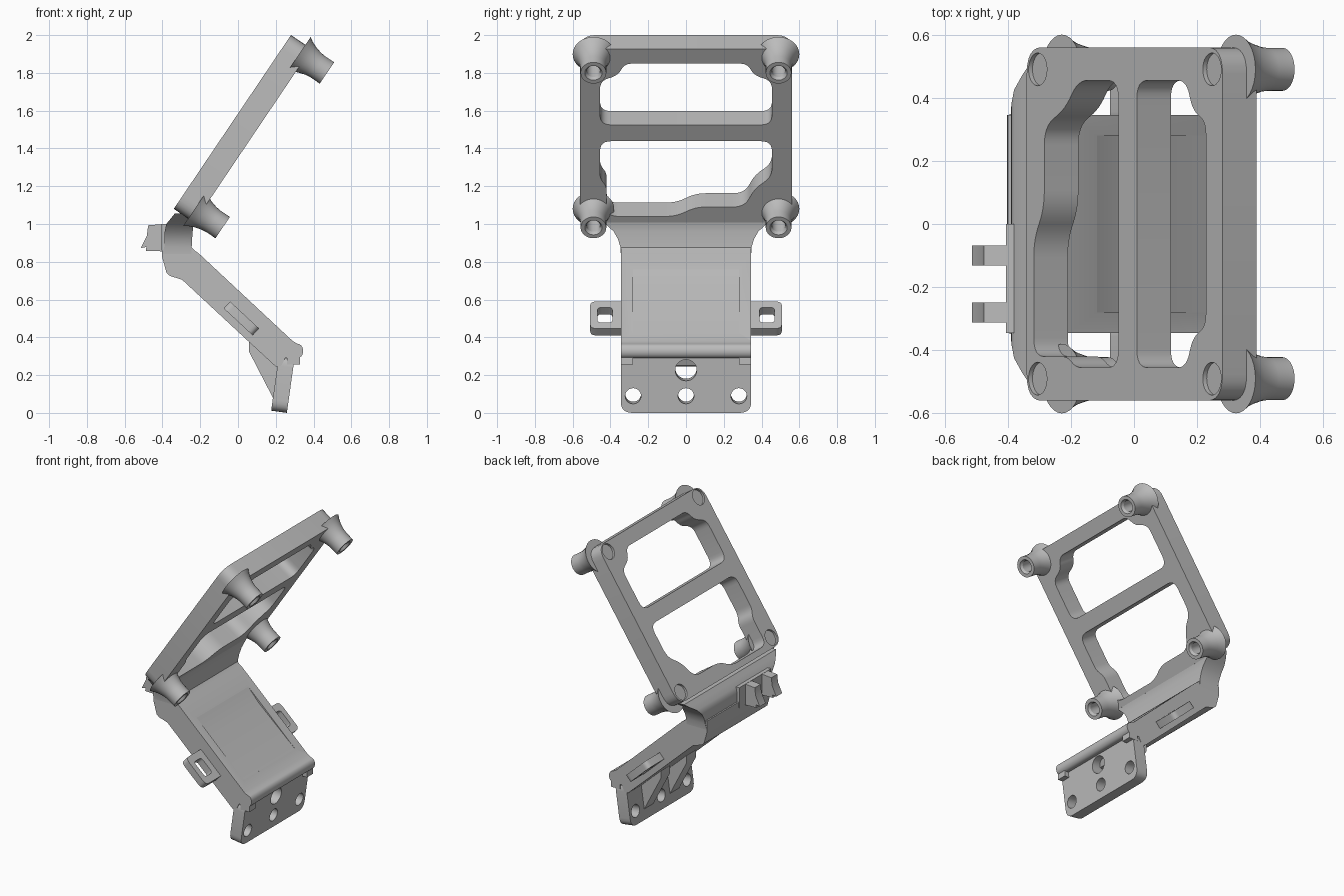
import bpy, bmesh, math
from mathutils import Vector, Matrix

cube = bpy.data.objects.get("Cube")
if cube:
    bpy.data.objects.remove(cube)

grey = bpy.data.materials.new("plain grey")
grey.use_nodes = True
GREY = (0.5, 0.5, 0.5, 1)
grey.diffuse_color = GREY
grey.node_tree.nodes["Principled BSDF"].inputs["Base Color"].default_value = GREY


def frame(origin, u, v):
    """Placement matrix with local x along u, local y along v."""
    u, v = Vector(u).normalized(), Vector(v).normalized()
    w = u.cross(v)
    m = Matrix((u, v, w)).transposed().to_4x4()
    m.translation = origin
    return m


def add_mesh(name, bm, matrix):
    bmesh.ops.remove_doubles(bm, verts=bm.verts, dist=0.0002)
    bm.transform(matrix)
    bmesh.ops.recalc_face_normals(bm, faces=bm.faces)
    mesh = bpy.data.meshes.new(name)
    bm.to_mesh(mesh)
    bm.free()
    mesh.materials.clear()
    mesh.materials.append(grey)
    obj = bpy.data.objects.new(name, mesh)
    bpy.context.collection.objects.link(obj)
    bpy.ops.object.select_all(action='DESELECT')
    obj.select_set(True)
    bpy.context.view_layer.objects.active = obj
    bpy.ops.object.shade_smooth_by_angle(angle=math.radians(32))
    return obj


def rounded(points, radius, steps=6):
    """Round every corner of a closed outline."""
    pts, out = [Vector(p) for p in points], []
    for i, p in enumerate(pts):
        a, b = pts[i - 1] - p, pts[(i + 1) % len(pts)] - p
        r = min(radius, a.length * 0.48, b.length * 0.48)
        a, b = p + a.normalized() * r, p + b.normalized() * r
        for k in range(steps + 1):
            t = k / steps
            out.append(a * (1 - t) ** 2 + p * 2 * t * (1 - t) + b * t * t)
    return out


def circle(x, y, r, n=28):
    return [(x + r * math.cos(math.tau * i / n), y + r * math.sin(math.tau * i / n))
            for i in range(n)]


def rect(x0, x1, y0, y1):
    return [(x0, y0), (x1, y0), (x1, y1), (x0, y1)]


def plate(name, loops, thickness, matrix):
    """Extruded outline; further loops become holes."""
    curve = bpy.data.curves.new(name, 'CURVE')
    curve.dimensions, curve.fill_mode = '2D', 'BOTH'
    curve.extrude = thickness / 2
    for loop in loops:
        spline = curve.splines.new('POLY')
        spline.points.add(len(loop) - 1)
        for pt, p in zip(spline.points, loop):
            pt.co = (p[0], p[1], 0, 1)
        spline.use_cyclic_u = True
    tmp = bpy.data.objects.new(name + " outline", curve)
    bpy.context.collection.objects.link(tmp)
    dg = bpy.context.evaluated_depsgraph_get()
    mesh = bpy.data.meshes.new_from_object(tmp.evaluated_get(dg))
    bm = bmesh.new()
    bm.from_mesh(mesh)
    bpy.data.objects.remove(tmp)
    bpy.data.curves.remove(curve)
    bpy.data.meshes.remove(mesh)
    return add_mesh(name, bm, matrix)


def side_prism(name, profile, y0, y1):
    """Side profile in x and z, extruded across y."""
    return plate(name, [profile], y1 - y0,
                 frame((0, (y0 + y1) / 2, 0), (1, 0, 0), (0, 0, 1)))


def lathe(name, profile, matrix, n=32):
    bm = bmesh.new()
    verts = [bm.verts.new((r, 0, h)) for r, h in profile]
    edges = [bm.edges.new(e) for e in zip(verts, verts[1:])]
    bmesh.ops.spin(bm, geom=verts + edges, cent=(0, 0, 0), axis=(0, 0, 1),
                   angle=math.tau, steps=n)
    return add_mesh(name, bm, matrix)


# Tilted frame with two openings
SLAB = frame((-0.34, 0, 1.08), (0, 1, 0), (0.559, 0, 0.829))
MOUNTS = [(y, s) for y in (-0.49, 0.49) for s in (0.0625, 1.05)]
half = [(0.455, 0.624), (0.455, 0.905), (0.36, 0.94), (0.325, 1.015)]
upper = half + [(-y, s) for y, s in reversed(half)]
lower = [(-0.455, 0.52), (-0.455, 0.28), (-0.42, 0.23), (-0.42, 0.04), (-0.05, 0.04),
         (0.05, 0.1), (0.31, 0.1), (0.365, 0.22), (0.455, 0.29), (0.455, 0.52)]
plate("tilted_frame",
      [rounded(rect(-0.56, 0.56, 0, 1.11), 0.085), rounded(upper, 0.06),
       rounded(lower, 0.06)] + [circle(y, s, 0.052) for y, s in MOUNTS],
      0.13, SLAB @ Matrix.Translation((0, 0, 0.065)))

# Flared hollow standoffs, each closing its shallow recess
boss = [(0, 0.015), (0.052, 0.015), (0.052, 0.092), (0.11, 0.092), (0.095, 0.115),
        (0.082, 0.145), (0.072, 0.18), (0.068, 0.21), (0.068, 0.27), (0.046, 0.27),
        (0.036, 0.255), (0.036, 0.13), (0, 0.13)]
for i, (y, s) in enumerate(MOUNTS):
    lathe(f"standoff_{i + 1}", boss, SLAB @ Matrix.Translation((y, s, 0)))

# Neck flaring out to the frame
levels = [(0.84, -0.4, -0.245, 0.345), (0.88, -0.39, -0.245, 0.348),
          (0.92, -0.39, -0.243, 0.36), (0.96, -0.388, -0.24, 0.383),
          (1.0, -0.38, -0.235, 0.425), (1.03, -0.355, -0.225, 0.47),
          (1.055, -0.335, -0.235, 0.5)]
bm = bmesh.new()
rings = [[bm.verts.new(p) for p in ((a, -w, z), (b, -w, z), (b, w, z), (a, w, z))]
         for z, a, b, w in levels]
for r0, r1 in zip(rings, rings[1:]):
    for i in range(4):
        j = (i + 1) % 4
        bm.faces.new((r0[i], r0[j], r1[j], r1[i]))
bm.faces.new(rings[0])
bm.faces.new(rings[-1])
add_mesh("neck", bm, Matrix())

# Sloping arm with rounded lip
lip = [(0.345 + 0.03 * (math.cos(a) - 1), 0.328 + 0.038 * math.sin(a))
       for a in [math.radians(-90 + 20 * k) for k in range(10)]]
arm = side_prism("sloping_arm",
                 [(-0.245, 0.9), (-0.4, 0.9), (-0.403, 0.83), (-0.378, 0.74),
                  (-0.36, 0.725), (-0.296, 0.705), (0.058, 0.376), (0.2, 0.245),
                  (0.23, 0.25), (0.25, 0.29)] + lip +
                 [(0.29, 0.38), (-0.205, 0.842), (-0.23, 0.86), (-0.245, 0.875)],
                 -0.345, 0.345)

# Shallow pocket in the arm
pocket = side_prism("pocket_cutter",
                    [(-0.126, 0.77), (-0.04, 0.672), (0.24, 0.426), (0.34, 0.5),
                     (-0.03, 0.87)], -0.28, 0.28)
pocket.hide_render = True
cut = arm.modifiers.new("pocket", 'BOOLEAN')
cut.operation, cut.solver, cut.object = 'DIFFERENCE', 'EXACT', pocket
bpy.ops.object.select_all(action='DESELECT')
bpy.context.view_layer.objects.active = arm
arm.select_set(True)
bpy.ops.object.modifier_apply(modifier=cut.name)
bpy.data.objects.remove(pocket)
bpy.ops.object.shade_smooth_by_angle(angle=math.radians(25))

# Mounting tab with screw holes
corners = rounded(rect(-0.345, 0.345, 0, 0.3), 0.06)
plate("mounting_tab",
      [corners] + [circle(y, 0.09, 0.042) for y in (-0.28, 0, 0.28)] +
      [circle(0, 0.228, 0.057)],
      0.084, frame((0.217, 0, 0.006), (0, 1, 0), (0.14, 0, 0.99)))

for side, name in ((-1, "right"), (1, "left")):
    # Gusset behind the tab
    side_prism(f"{name}_gusset",
               [(0.058, 0.38), (0.058, 0.325), (0.185, 0.08), (0.21, 0.1), (0.24, 0.27)],
               side * 0.14 - 0.05, side * 0.14 + 0.05)
    # Stop block under the lip
    side_prism(f"{name}_lip_block", rect(0.26, 0.328, 0.255, 0.3),
               side * 0.3125 - 0.0325, side * 0.3125 + 0.0325)
    # Strap loop on the arm's side
    plate(f"{name}_strap_loop",
          [rounded(rect(-0.1, 0.0875, -0.105, 0.105), 0.035),
           rounded(rect(-0.03, 0.048, -0.058, 0.058), 0.02)],
          0.05, frame((0.018, side * 0.42, 0.5), (0, side, 0), (0.73, 0, -0.68)))

# Cable clip base and its two hooks
side_prism("clip_base", rect(-0.406, -0.34, 0.86, 1.0), -0.345, 0)
hook = [(-0.39, 1.0), (-0.476, 0.993), (-0.482, 0.94), (-0.514, 0.873),
        (-0.485, 0.878), (-0.488, 0.858), (-0.39, 0.855)]
for i, y in enumerate((-0.1, -0.28)):
    side_prism(f"clip_hook_{i + 1}", hook, y - 0.032, y + 0.032)
